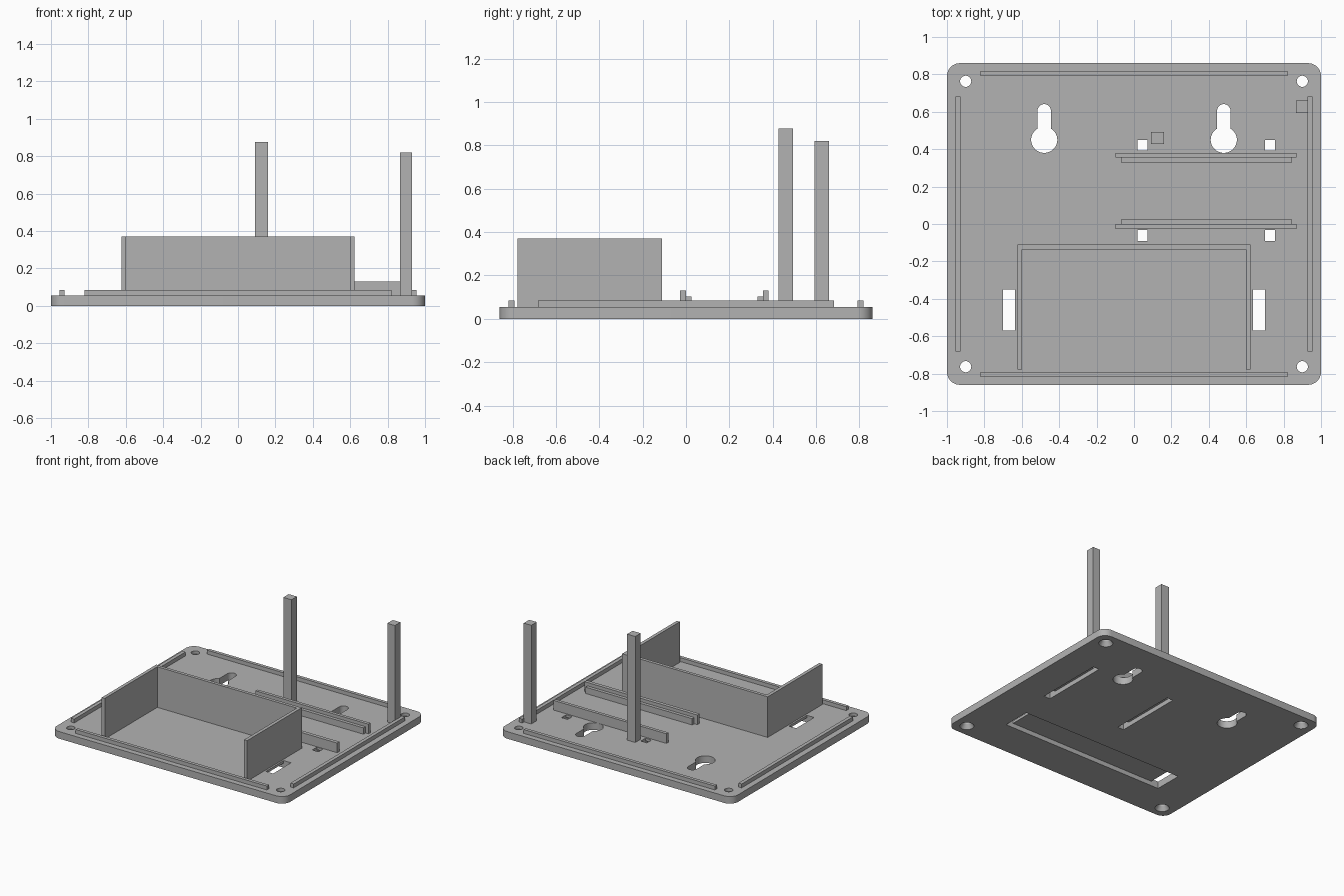
import bpy, bmesh, math
from mathutils import Matrix

if "Cube" in bpy.data.objects:
    bpy.data.objects.remove(bpy.data.objects["Cube"], do_unlink=True)

grey = bpy.data.materials.new("plain grey")
grey.use_nodes = True
colour = (0.45, 0.45, 0.45, 1)
grey.diffuse_color = colour
grey.node_tree.nodes["Principled BSDF"].inputs["Base Color"].default_value = colour

BASE = 0.055    # plate thickness
GROOVE = 0.035  # depth of the underside grooves


def finish(name, bm):
    bmesh.ops.recalc_face_normals(bm, faces=bm.faces)
    mesh = bpy.data.meshes.new(name)
    bm.to_mesh(mesh)
    bm.free()
    mesh.materials.append(grey)
    obj = bpy.data.objects.new(name, mesh)
    bpy.context.collection.objects.link(obj)
    return obj


def box(name, x0, x1, y0, y1, z1, z0=BASE):
    bm = bmesh.new()
    size = Matrix.Diagonal((x1 - x0, y1 - y0, z1 - z0, 1))
    place = Matrix.Translation(((x0 + x1) / 2, (y0 + y1) / 2, (z0 + z1) / 2))
    bmesh.ops.create_cube(bm, size=1, matrix=place @ size)
    return finish(name, bm)


def prism(name, points, z0, z1):
    bm = bmesh.new()
    face = bm.faces.new([bm.verts.new((x, y, z0)) for x, y in points])
    new = bmesh.ops.extrude_face_region(bm, geom=[face])["geom"]
    verts = [v for v in new if isinstance(v, bmesh.types.BMVert)]
    bmesh.ops.translate(bm, verts=verts, vec=(0, 0, z1 - z0))
    return finish(name, bm)


def arc(cx, cy, r, start, end, n):
    angles = [math.radians(start + (end - start) * i / n) for i in range(n + 1)]
    return [(cx + r * math.cos(a), cy + r * math.sin(a)) for a in angles]


def cone(name, x, y, r0, r1, z0, z1):
    bm = bmesh.new()
    bmesh.ops.create_cone(bm, cap_ends=True, segments=32, radius1=r0, radius2=r1,
                          depth=z1 - z0,
                          matrix=Matrix.Translation((x, y, (z0 + z1) / 2)))
    return finish(name, bm)


# Rounded base plate
outline = []
for i, (sx, sy) in enumerate([(1, 1), (-1, 1), (-1, -1), (1, -1)]):
    outline += arc(sx * 0.93, sy * 0.79, 0.07, 90 * i, 90 * i + 90, 10)
plate = prism("base_plate", outline, 0, BASE)

# Cutters: screw holes, keyholes, tie slots and underside grooves
cutters = []
for sx in (-1, 1):
    for sy in (-1, 1):
        x, y = sx * 0.9, sy * 0.763
        cutters.append(cone("screw_cutter", x, y, 0.03, 0.03, -0.1, 0.1))
        cutters.append(cone("countersink_cutter", x, y, 0.051, 0.03, -0.001, GROOVE))
    half = math.degrees(math.asin(0.036 / 0.07))
    keyhole = arc(sx * 0.48, 0.45, 0.07, 90 + half, 450 - half, 28)
    keyhole += arc(sx * 0.48, 0.605, 0.036, 0, 180, 12)
    cutters.append(prism("keyhole_cutter", keyhole, -0.1, 0.1))
    a, b = sorted((sx * 0.637, sx * 0.7))
    cutters.append(box("strap_slot_cutter", a, b, -0.57, -0.35, 0.1, -0.1))
cutters.append(box("strap_groove_cutter", -0.7, 0.7, -0.57, -0.35, GROOVE, -0.1))
for x in (0.02, 0.7):
    for y in (-0.09, 0.393):
        cutters.append(box("tie_slot_cutter", x, x + 0.053, y, y + 0.057, 0.1, -0.1))
    cutters.append(box("tie_groove_cutter", x, x + 0.053, -0.09, 0.45, GROOVE, -0.1))

for cutter in cutters:
    cutter.hide_render = True
    mod = plate.modifiers.new("cut", "BOOLEAN")
    mod.operation = "DIFFERENCE"
    mod.solver = "EXACT"
    mod.object = cutter
bpy.context.view_layer.update()
cut_mesh = bpy.data.meshes.new_from_object(
    plate.evaluated_get(bpy.context.evaluated_depsgraph_get()))
plate.modifiers.clear()
plate.data = cut_mesh
for cutter in cutters:
    bpy.data.objects.remove(cutter, do_unlink=True)
bpy.context.view_layer.objects.active = plate
plate.select_set(True)
bpy.ops.object.shade_smooth_by_angle(angle=math.radians(30))

# Lip rails around the rim
for side, s in (("left", 1), ("right", -1)):
    a, b = sorted((s * 0.927, s * 0.955))
    box(side + "_lip", a, b, -0.682, 0.682, 0.085)
for side, s in (("back", 1), ("front", -1)):
    a, b = sorted((s * 0.792, s * 0.818))
    box(side + "_lip", -0.82, 0.82, a, b, 0.085)

# Battery bay: back wall and two side walls, open at the front
box("bay_back_wall", -0.6, 0.6, -0.135, -0.11, 0.37)
box("bay_left_wall", 0.598, 0.624, -0.778, -0.11, 0.37)
box("bay_right_wall", -0.624, -0.598, -0.778, -0.11, 0.37)

# Stepped rails that hold a circuit board
box("board_back_rail", -0.098, 0.87, 0.355, 0.38, 0.13)
box("board_back_step", -0.07, 0.845, 0.33, 0.355, 0.104)
box("board_front_rail", -0.098, 0.87, -0.028, 0, 0.13)
box("board_front_step", -0.07, 0.845, 0, 0.025, 0.104)

# Tall square posts
box("centre_post", 0.09, 0.16, 0.427, 0.493, 0.877)
box("corner_post", 0.865, 0.93, 0.593, 0.66, 0.82)
